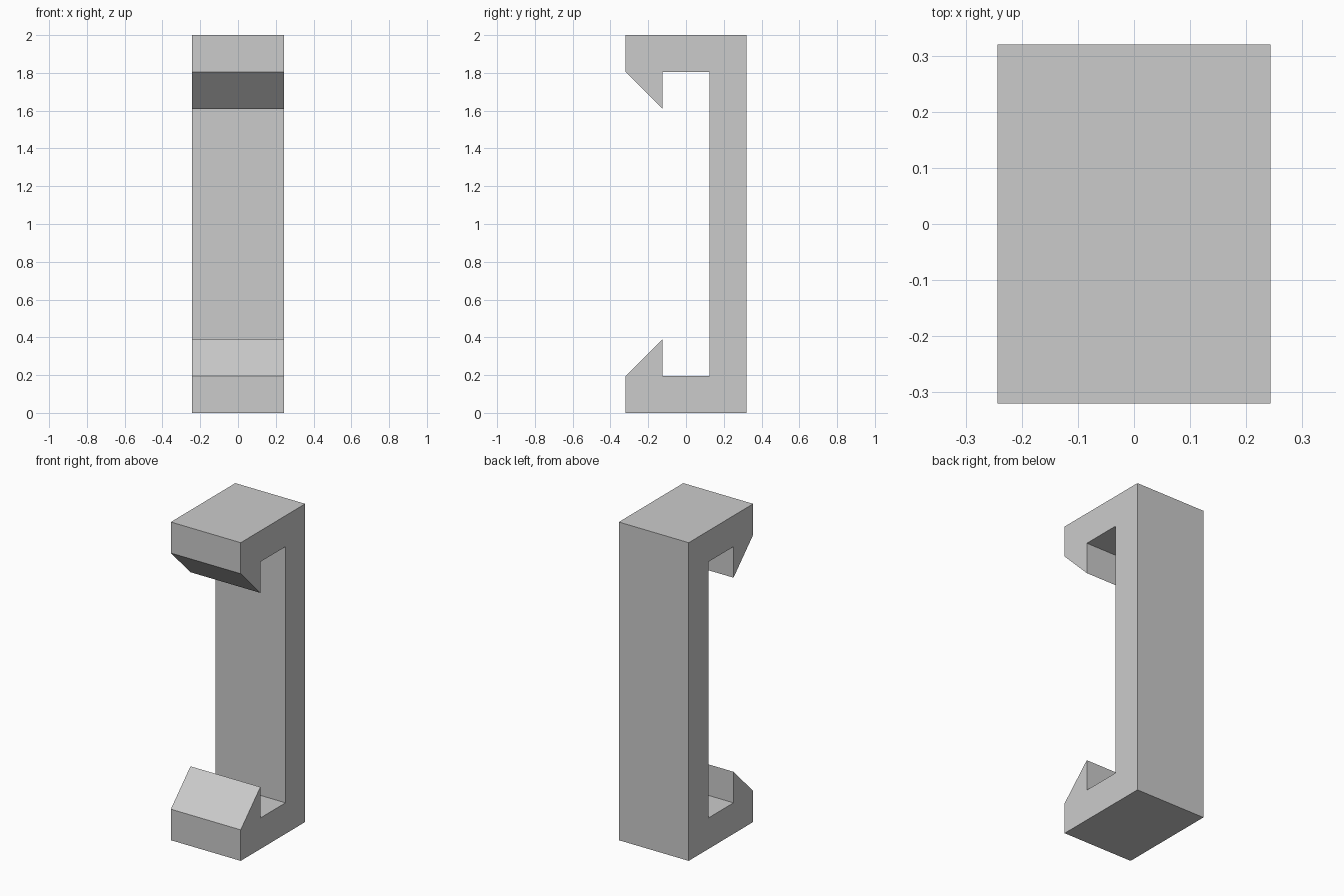
import bpy
import bmesh

cube = bpy.data.objects.get("Cube")
if cube:
    bpy.data.objects.remove(cube, do_unlink=True)

HALF_WIDTH = 0.243
HEIGHT = 2.0

# Plain grey material
grey = bpy.data.materials.new("light_grey")
grey.use_nodes = True
colour = (0.6, 0.6, 0.6, 1.0)
grey.diffuse_color = colour
grey.node_tree.nodes["Principled BSDF"].inputs["Base Color"].default_value = colour

# Lower half of the side profile (y, z), mirrored to make the upper hook
lower = [(0.32, 0.0), (-0.32, 0.0), (-0.32, 0.195), (-0.125, 0.39),
         (-0.125, 0.195), (0.125, 0.195)]
upper = [(y, HEIGHT - z) for y, z in reversed(lower)]

# Clip body: back bar with a barbed hook at each end, extruded across x
bm = bmesh.new()
side = bm.faces.new([bm.verts.new((-HALF_WIDTH, y, z)) for y, z in lower + upper])
result = bmesh.ops.extrude_face_region(bm, geom=[side])
moved = [v for v in result["geom"] if isinstance(v, bmesh.types.BMVert)]
bmesh.ops.translate(bm, verts=moved, vec=(2 * HALF_WIDTH, 0, 0))
bmesh.ops.recalc_face_normals(bm, faces=bm.faces)

mesh = bpy.data.meshes.new("clip_body")
bm.to_mesh(mesh)
bm.free()
mesh.materials.append(grey)
bpy.context.collection.objects.link(bpy.data.objects.new("clip_body", mesh))
